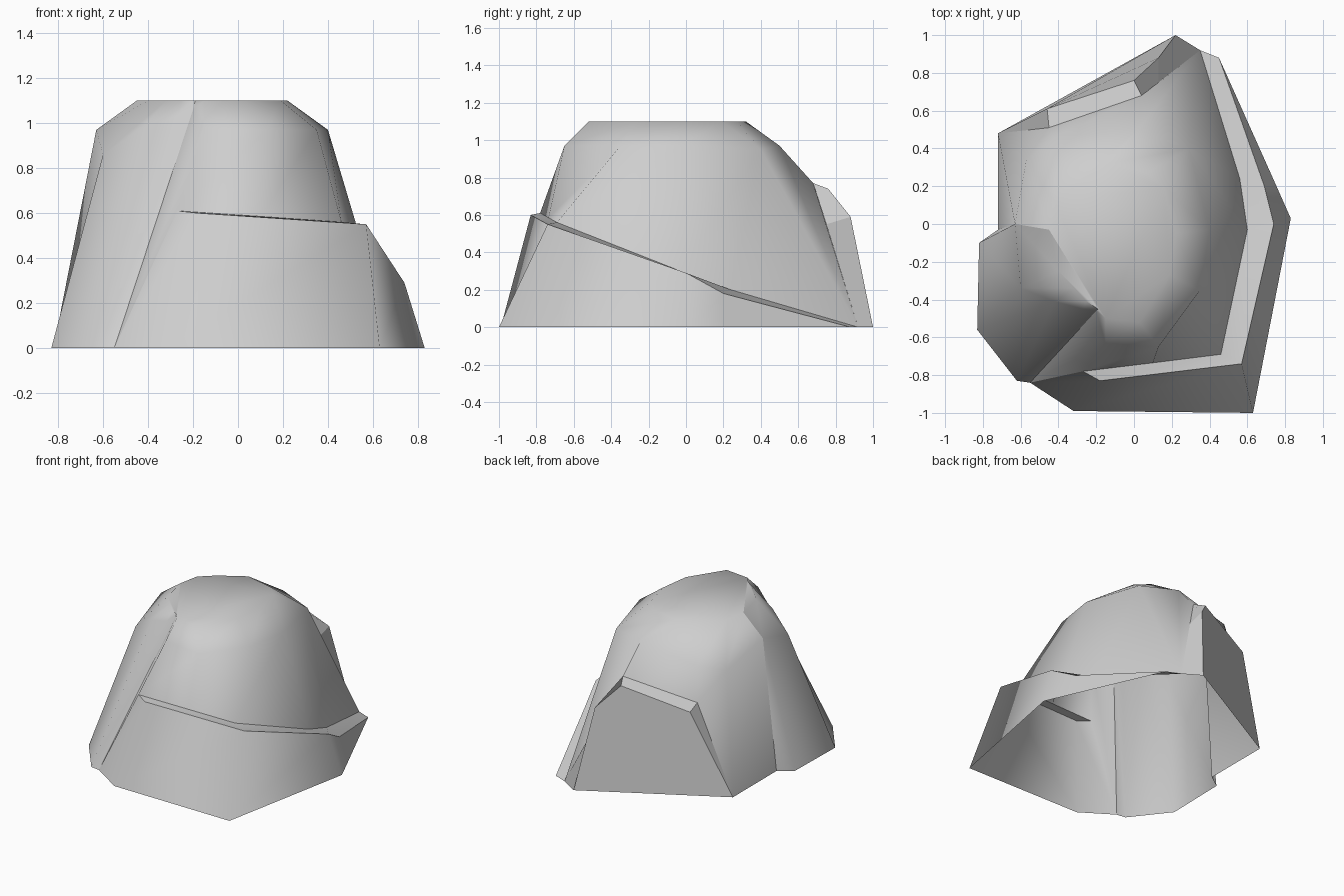
import bpy, bmesh, math

cube = bpy.data.objects.get("Cube")
if cube:
    bpy.data.objects.remove(cube, do_unlink=True)

stone = bpy.data.materials.new("stone_grey")
stone.use_nodes = True
GREY = (0.62, 0.62, 0.62, 1)
stone.diffuse_color = GREY
shader = next(n for n in stone.node_tree.nodes if n.type == "BSDF_PRINCIPLED")
shader.inputs["Base Color"].default_value = GREY


def at_height(points, z):
    """Lift a flat outline to one height."""
    return [(x, y, z) for x, y in points]


def loft(name, rows, angle, cap_first=False, cap_last=False):
    """Skin rows of points, lowest first, running counterclockwise."""
    bm = bmesh.new()
    grid = [[bm.verts.new(p) for p in row] for row in rows]
    for low, high in zip(grid, grid[1:]):
        for i in range(len(low) - 1):
            bm.faces.new((low[i], low[i + 1], high[i + 1], high[i]))
    if cap_first:
        bm.faces.new(grid[0][::-1])
    if cap_last:
        bm.faces.new(grid[-1])
    bmesh.ops.remove_doubles(bm, verts=bm.verts[:], dist=0.001)
    bmesh.ops.dissolve_degenerate(bm, edges=bm.edges[:], dist=0.001)
    for face in bm.faces:
        face.smooth = True
    mesh = bpy.data.meshes.new(name)
    bm.to_mesh(mesh)
    bm.free()
    mesh.set_sharp_from_angle(angle=math.radians(angle))
    mesh.materials.append(stone)
    obj = bpy.data.objects.new(name, mesh)
    bpy.context.collection.objects.link(obj)


# Points shared by neighbouring parts
fold_foot, fold_top = (-.55, -.84, 0), (-.2, -.46, 1.06)
panel_back = (-.63, 0, .97)
back_foot, side_foot = (-.72, .48, 0), (-.72, -.03, 0)
ledge_inner = [(-.27, -.78, .61), (-.27, -.78, .61), (.46, -.69, .56),
               (.6, -.03, .3), (.56, .24, .2), (.35, .92, 0)]
slab_inner = [ledge_inner[-1], (.13, .75, .55), (.04, .68, .77),
              (-.45, .51, .64), back_foot]

# Domed body, starting from the edges of the panels around it
skirt = [fold_foot, ledge_inner[0], (.1, -.735, .585), *ledge_inner[2:],
         *slab_inner[2:], side_foot]
back_corner = (.29, .4, .95)
shoulder = [fold_top, (-.15, -.63, .98), (.13, -.65, .97), (.35, -.35, .97),
            (.4, -.03, .97), back_corner, back_corner, (.02, .5, .97),
            (-.42, .46, .88), (-.57, .34, .85), panel_back]
crown = at_height([(-.19, -.45), (-.15, -.5), (.03, -.52), (.19, -.27), (.22, -.05),
                   (.16, .19), (.07, .27), (-.14, .32), (-.32, .21), (-.42, .12),
                   (-.45, -.03)], 1.1)
loft("domed_body", [skirt, shoulder, crown], angle=80, cap_last=True)

# Thick panel on the front right corner, tapering into the dome
panel_corner = (-.62, -.83, 0)
panel_foot = [side_foot, *at_height([(-.82, -.1), (-.83, -.56)], 0),
              panel_corner, panel_corner, fold_foot]
panel_top = [panel_back, panel_back, (-.6, -.34, .86), (-.42, -.41, .98),
             (-.27, -.45, 1.03), fold_top]
panel_crown = [crown[-1], crown[-1],
               *at_height([(-.4, -.25), (-.32, -.34), (-.25, -.41)], 1.1), crown[0]]
loft("side_panel", [panel_foot, panel_top, panel_crown], angle=60, cap_last=True)

# Low wall and the ledge that slopes down round the left side
wall_top = [ledge_inner[0], (-.18, -.83, .6), (.57, -.74, .55), (.74, 0, .29),
            (.69, .2, .18), (.45, .88, 0)]
wall_foot = [fold_foot, *at_height([(-.32, -.99), (.63, -1), (.83, .03),
                                    (.75, .21), (.45, .88)], 0)]
loft("low_wall", [wall_foot, wall_top], angle=100)
loft("sloping_ledge", [wall_top, ledge_inner], angle=30)

# Flat slab leaning on the back
slab_outer = [(.22, 1, 0), (.13, .88, .59), (0, .76, .74), (-.46, .61, .61), back_foot]
loft("back_slab", [slab_outer, slab_inner], angle=20, cap_first=True)
